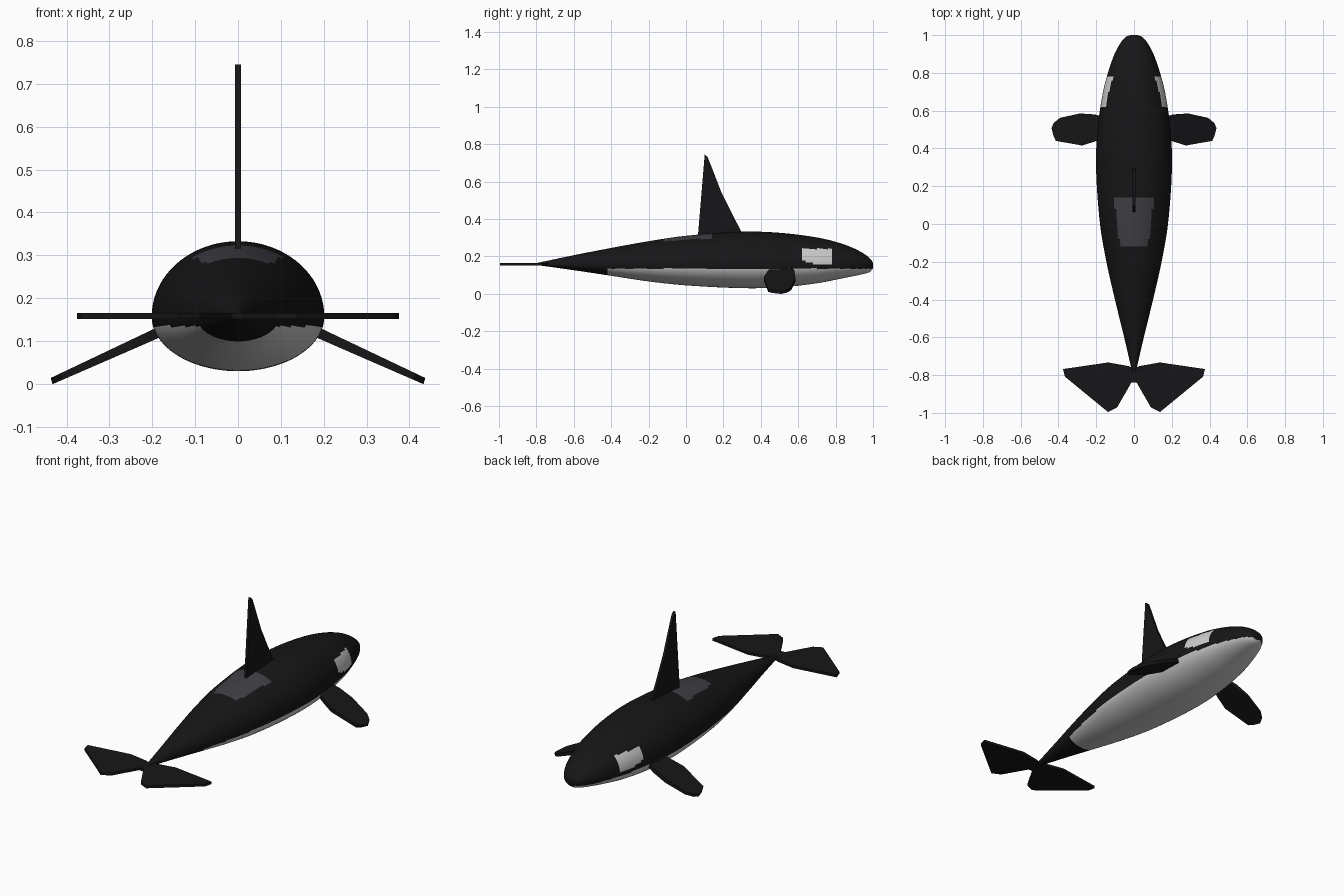
import bpy, bmesh, math

if "Cube" in bpy.data.objects:
    bpy.data.objects.remove(bpy.data.objects["Cube"])


def material(name, rgb):
    m = bpy.data.materials.new(name)
    m.diffuse_color = (*rgb, 1)
    m.use_nodes = True
    m.node_tree.nodes["Principled BSDF"].inputs["Base Color"].default_value = m.diffuse_color
    return m


BLACK = material("black skin", (0.008, 0.008, 0.009))
WHITE = material("white skin", (0.8, 0.8, 0.8))
GREY = material("grey saddle", (0.05, 0.05, 0.06))


def finish(bm, name, mats, angle):
    bmesh.ops.recalc_face_normals(bm, faces=bm.faces)
    me = bpy.data.meshes.new(name)
    bm.to_mesh(me)
    bm.free()
    for m in mats:
        me.materials.append(m)
    ob = bpy.data.objects.new(name, me)
    bpy.context.collection.objects.link(ob)
    bpy.ops.object.select_all(action='DESELECT')
    bpy.context.view_layer.objects.active = ob
    ob.select_set(True)
    bpy.ops.object.shade_smooth_by_angle(angle=math.radians(angle))
    return ob


# Body stations: y, half width, top z, bottom z
STATIONS = [
    (-0.80, 0.006, 0.164, 0.154), (-0.60, 0.052, 0.206, 0.126),
    (-0.40, 0.101, 0.245, 0.096), (-0.20, 0.146, 0.281, 0.066),
    (0.00, 0.180, 0.310, 0.045), (0.30, 0.201, 0.332, 0.030),
    (0.50, 0.193, 0.326, 0.034), (0.70, 0.164, 0.301, 0.056),
    (0.82, 0.132, 0.272, 0.079), (0.90, 0.103, 0.242, 0.095),
    (0.95, 0.077, 0.215, 0.106), (0.98, 0.055, 0.192, 0.115),
    (0.995, 0.036, 0.175, 0.128), (1.00, 0.018, 0.165, 0.140)]
MID = 0.157


def station(y):
    """Smooth cubic interpolation through the stations."""
    n = len(STATIONS)
    i = next((k for k in range(n - 1) if y <= STATIONS[k + 1][0]), n - 2)
    p, q = STATIONS[i], STATIONS[i + 1]

    def slope(k, c):
        a, b = STATIONS[max(k - 1, 0)], STATIONS[min(k + 1, n - 1)]
        return (b[c] - a[c]) / (b[0] - a[0])
    h = q[0] - p[0]
    t = (y - p[0]) / h
    return [(2*t**3 - 3*t**2 + 1) * p[c] + (t**3 - 2*t**2 + t) * h * slope(i, c)
            + (3*t**2 - 2*t**3) * q[c] + (t**3 - t**2) * h * slope(i + 1, c)
            for c in (1, 2, 3)]


SEGS = 96
ys = [-0.80 + 0.02 * i for i in range(88)] + [0.95, 0.96, 0.97, 0.98, 0.988, 0.995, 1.0]
bm = bmesh.new()
rings = []
for y in ys:
    w, top, bottom = station(y)
    ring = []
    for k in range(SEGS):
        a = 2 * math.pi * k / SEGS
        s = math.sin(a)
        z = MID + s * (top - MID if s > 0 else MID - bottom)
        ring.append(bm.verts.new((w * math.cos(a), y, z)))
    rings.append(ring)
for r0, r1 in zip(rings, rings[1:]):
    for k in range(SEGS):
        j = (k + 1) % SEGS
        bm.faces.new((r0[k], r0[j], r1[j], r1[k]))
bm.faces.new(rings[0])
bm.faces.new(rings[-1])
# Markings: white belly, white eye patches, grey saddle
for f in bm.faces:
    x, y, z = f.calc_center_median()
    x = abs(x)
    if y > -0.42 and z < 0.134:
        f.material_index = 1
    elif 0.62 < y < 0.78 and 0.155 + max(0, 0.7 - y) * 0.3 < z < 0.24 and x > 0.05:
        f.material_index = 1
    elif -0.12 < y < 0.14 and z > 0.2 and x < 0.075 + 0.12 * (y + 0.12):
        f.material_index = 2
finish(bm, "body", [BLACK, WHITE, GREY], 40)


def slab(name, outline, place):
    """Thin plate: place(a, b, side) maps outline points to space."""
    bm = bmesh.new()
    a, b = [[bm.verts.new(place(u, v, s)) for u, v in outline] for s in (-1, 1)]
    bm.faces.new(a)
    bm.faces.new(b)
    for i in range(len(a)):
        j = (i + 1) % len(a)
        bm.faces.new((a[i], a[j], b[j], b[i]))
    return finish(bm, name, [BLACK], 30)


# Dorsal fin, upright on the back
slab("dorsal_fin",
     [(0.063, 0.30), (0.10, 0.745), (0.115, 0.732), (0.132, 0.69),
      (0.19, 0.54), (0.24, 0.44), (0.297, 0.33), (0.297, 0.31)],
     lambda y, z, s: (0.007 * s, y, z))

FLIPPER = [(0.14, 0.56), (0.21, 0.58), (0.285, 0.585), (0.39, 0.562), (0.423, 0.535),
           (0.435, 0.508), (0.425, 0.468), (0.412, 0.44), (0.275, 0.416),
           (0.20, 0.44), (0.14, 0.47)]
FLUKE = [(0.0, -0.765), (0.03, -0.752), (0.137, -0.733), (0.376, -0.768),
         (0.366, -0.808), (0.138, -0.995), (0.09, -0.972), (0.014, -0.84), (0.0, -0.84)]
for side, m in (("right", 1), ("left", -1)):
    # Flippers slope down and thin toward the tip
    slab(side + "_flipper", FLIPPER, lambda x, y, s: (
        m * (x + 0.002 * s), y,
        0.117 - (x - 0.192) * 0.455 + s * (0.012 - 0.02 * max(0, x - 0.2))))
    # Horizontal tail flukes
    slab(side + "_tail_fluke", FLUKE, lambda x, y, s: (m * x, y, 0.158 + 0.007 * s))
